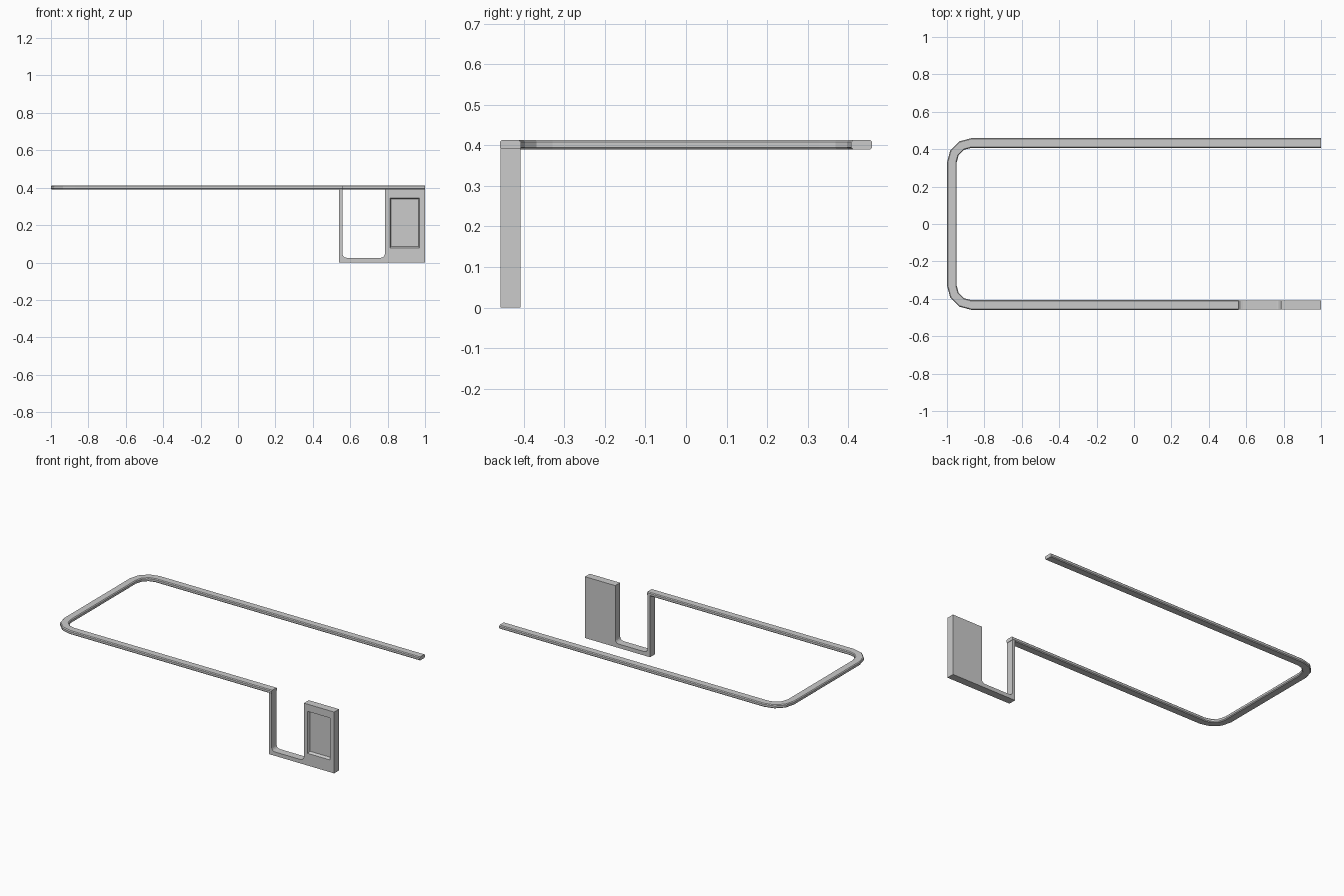
import bpy
from math import sin, cos, pi

if "Cube" in bpy.data.objects:
    bpy.data.objects.remove(bpy.data.objects["Cube"])


def loft(name, rings):
    """Join equal-sized closed rings of points into a capped solid."""
    n = len(rings[0])
    verts = [p for ring in rings for p in ring]
    faces = [(r * n + i, r * n + (i + 1) % n, (r + 1) * n + (i + 1) % n, (r + 1) * n + i)
             for r in range(len(rings) - 1) for i in range(n)]
    faces += [tuple(range(n))[::-1], tuple(range(len(verts) - n, len(verts)))]
    mesh = bpy.data.meshes.new(name)
    mesh.from_pydata(verts, [], faces)
    mesh.validate()
    obj = bpy.data.objects.new(name, mesh)
    bpy.context.collection.objects.link(obj)
    # consistent outward normals
    import bmesh
    bm = bmesh.new()
    bm.from_mesh(mesh)
    bmesh.ops.recalc_face_normals(bm, faces=bm.faces)
    bm.to_mesh(mesh)
    bm.free()
    return obj


def arc(cx, cz, r, start, end, steps):
    return [(cx + r * cos(start + (end - start) * i / steps),
             cz + r * sin(start + (end - start) * i / steps)) for i in range(steps + 1)]


# Counter rail: chamfered section swept round a U with faceted corners
W, Z0, Z1, C = 0.052, 0.39, 0.413, 0.005
section = [(0, Z0 + C), (C, Z0), (W - C, Z0), (W, Z0 + C),
           (W, Z1 - C), (W - C, Z1), (C, Z1), (0, Z1 - C)]   # (inset from outside, z)
R, YC, XC = 0.13, 0.329, -0.87
stations = [(1.0, YC, pi / 2)]
stations += [(XC, YC, pi / 2 + i * pi / 6) for i in range(4)]
stations += [(XC, -YC, pi + i * pi / 6) for i in range(4)]
stations += [(0.56, -YC, 3 * pi / 2)]
loft("counter_rail", [[(x + (R - d) * cos(a), y + (R - d) * sin(a), z) for d, z in section]
                      for x, y, a in stations])

# Post and floor sill: one L-shaped strip with rounded inner corners
FRONT, BACK = -0.457, -0.408
f = 0.024
outline = [(0.54, 0.395), (0.54, 0.0), (0.786, 0.0), (0.786, 0.025 + f)]
outline += arc(0.786 - f, 0.025 + f, f, 0, -pi / 2, 4)[1:]
outline += arc(0.558 + f, 0.025 + f, f, -pi / 2, -pi, 4)
outline += [(0.558, 0.395)]
loft("post_and_sill", [[(x, y, z) for x, z in outline] for y in (FRONT, BACK)])


# Door panel with a recessed front
def rect(x0, x1, z0, z1, y):
    return [(x0, y, z0), (x1, y, z0), (x1, y, z1), (x0, y, z1)]


loft("end_panel", [rect(0.786, 1.0, 0.0, 0.392, BACK),
                   rect(0.786, 1.0, 0.0, 0.392, FRONT),
                   rect(0.813, 0.97, 0.078, 0.346, FRONT),
                   rect(0.819, 0.964, 0.087, 0.34, FRONT + 0.015)])
